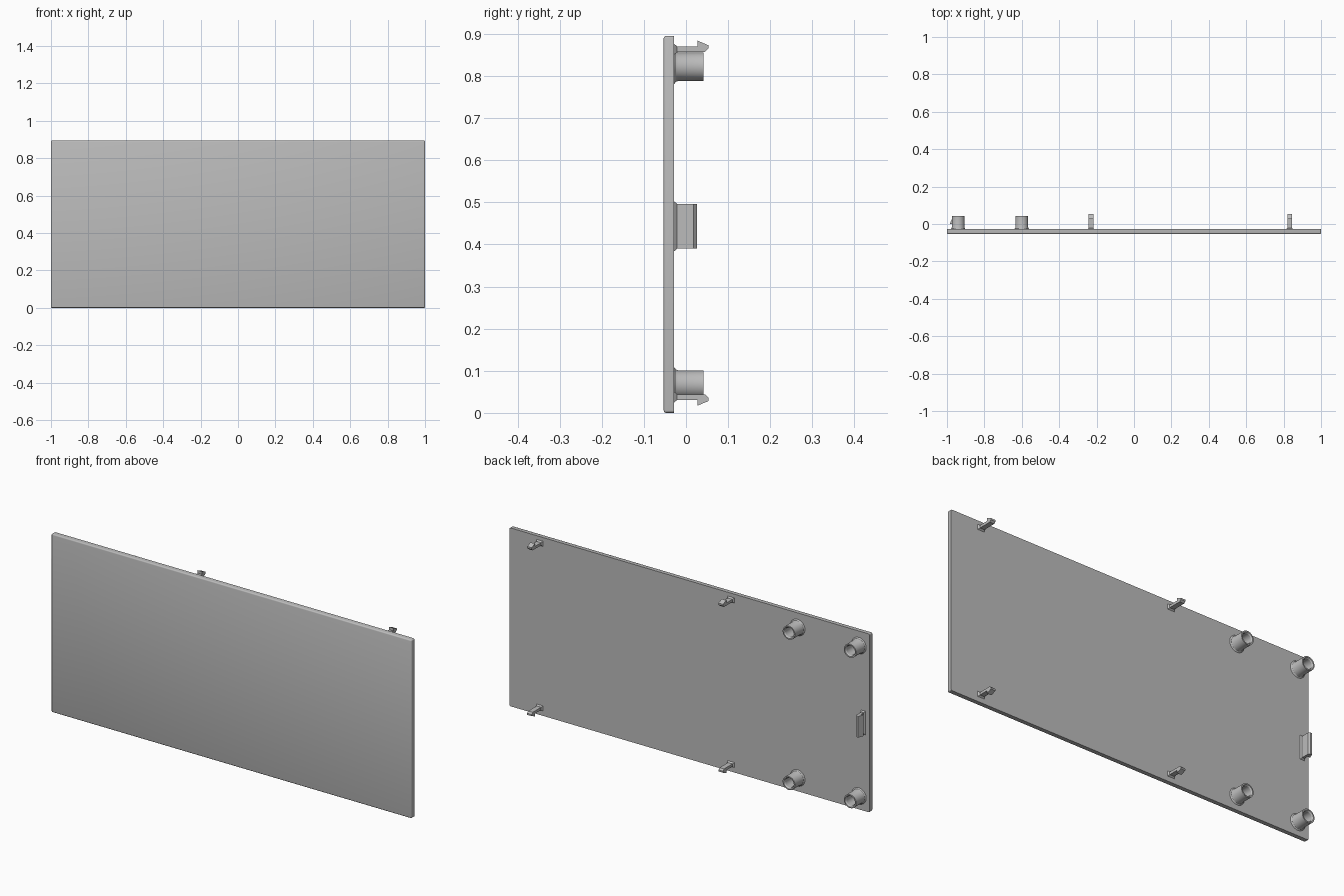
import bpy
import bmesh
import math
from mathutils import Vector

cube = bpy.data.objects.get("Cube")
if cube:
    bpy.data.objects.remove(cube, do_unlink=True)

grey = bpy.data.materials.new("light grey plastic")
grey.use_nodes = True
colour = (0.5, 0.5, 0.5, 1)
grey.diffuse_color = colour
grey.node_tree.nodes["Principled BSDF"].inputs["Base Color"].default_value = colour

FRONT, BACK, HEIGHT = -0.053, -0.028, 0.895
ROOT = BACK - 0.003  # parts sink slightly into the panel


def finish(name, bm):
    """Turn a bmesh into a grey object, smooth with sharp creases."""
    bmesh.ops.recalc_face_normals(bm, faces=bm.faces)
    mesh = bpy.data.meshes.new(name)
    bm.to_mesh(mesh)
    bm.free()
    mesh.materials.append(grey)
    mesh.shade_smooth()
    mesh.set_sharp_from_angle(angle=math.radians(30))
    obj = bpy.data.objects.new(name, mesh)
    bpy.context.collection.objects.link(obj)
    return obj


def build_panel():
    bm = bmesh.new()
    bmesh.ops.create_cube(bm, size=1)
    for v in bm.verts:
        v.co = (v.co.x * 2, (FRONT + BACK) / 2 + v.co.y * (BACK - FRONT),
                (v.co.z + 0.5) * HEIGHT)
    # Round the front rim and the four corners, keep the back rim square
    edges = [e for e in bm.edges
             if not all(v.co.y > BACK - 0.001 for v in e.verts)]
    bmesh.ops.bevel(bm, geom=edges, offset=0.006, segments=3,
                    profile=0.5, affect='EDGES')
    finish("front_panel", bm)


def build_boss(name, x, z):
    """Hollow screw post with a flared foot, turned about the y axis."""
    outline = [(0.024, ROOT), (0.041, ROOT), (0.041, BACK), (0.036, -0.024),
               (0.034, -0.018), (0.034, 0.042), (0.028, 0.042), (0.024, 0.036)]
    bm = bmesh.new()
    verts = [bm.verts.new((x + r, y, z)) for r, y in outline]
    edges = [bm.edges.new((verts[i - 1], verts[i])) for i in range(len(verts))]
    bmesh.ops.spin(bm, geom=verts + edges, cent=(x, 0, z), axis=(0, 1, 0),
                   angle=math.tau, steps=40)
    bmesh.ops.remove_doubles(bm, verts=bm.verts, dist=0.0001)
    finish(name, bm)


def loft(bm, start, end):
    """Close two matching outlines into a solid."""
    a = [bm.verts.new(p) for p in start]
    b = [bm.verts.new(p) for p in end]
    bm.faces.new(a)
    bm.faces.new(b)
    for i in range(len(a)):
        bm.faces.new((a[i - 1], a[i], b[i], b[i - 1]))


def build_snap(name, origin, outward, half_width, tip):
    """Barbed snap arm; the barb points along the outward direction."""
    origin, out = Vector(origin), Vector(outward)
    back = Vector((0, 1, 0))
    along = out.cross(back)
    barb = tip - 0.026
    outline = [(ROOT, 0), (tip - 0.008, 0), (tip, 0.008), (tip, 0.016),
               (barb, 0.027), (barb, 0.013), (ROOT, 0.013)]
    bm = bmesh.new()
    ends = [[origin + back * y + out * d + along * s for y, d in outline]
            for s in (-half_width, half_width)]
    loft(bm, *ends)

    # Sloped foot where the arm meets the panel
    def foot(y, grow):
        w = half_width + grow
        return [origin + back * y + out * d + along * s for d, s in
                ((-grow, -w), (0.013 + grow, -w), (0.013 + grow, w), (-grow, w))]
    loft(bm, foot(BACK - 0.001, 0.007), foot(-0.021, 0.0003))
    finish(name, bm)


build_panel()

# Four screw posts near the right end
for side, x in (("outer", -0.94), ("inner", -0.6)):
    for level, z in (("upper", 0.822), ("lower", 0.067)):
        build_boss(f"{level}_{side}_screw_post", x, z)

# Snap arms along the top and bottom edges
for side, x in (("middle", -0.23), ("left", 0.832)):
    build_snap(f"upper_{side}_snap", (x, 0, 0.857), (0, 0, 1), 0.0125, 0.053)
    build_snap(f"lower_{side}_snap", (x, 0, 0.044), (0, 0, -1), 0.0125, 0.053)

# Wide snap arm at the right edge
build_snap("right_edge_snap", (-0.958, 0, 0.443), (-1, 0, 0), 0.053, 0.026)
